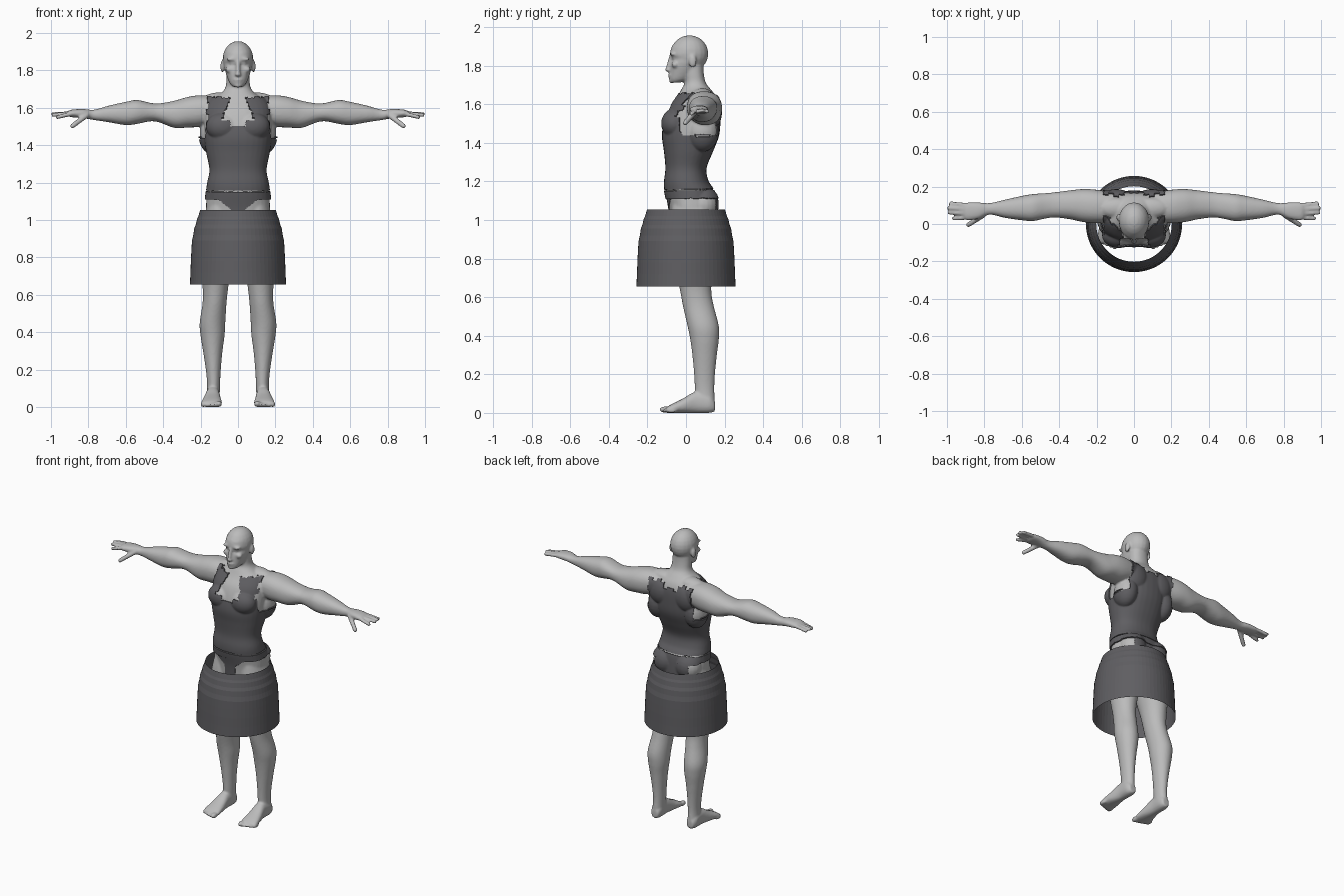
import bpy, bmesh, math
from mathutils import Vector

default_cube = bpy.data.objects.get("Cube")
if default_cube:
    bpy.data.objects.remove(default_cube)


def material(name, colour):
    mat = bpy.data.materials.new(name)
    mat.use_nodes = True
    mat.diffuse_color = (*colour, 1)
    mat.node_tree.nodes["Principled BSDF"].inputs["Base Color"].default_value = (*colour, 1)
    return mat


skin = material("pale grey skin", (.5, .5, .5))
cloth = material("dark grey cloth", (.115, .113, .122))


def add_object(name, bm, mat):
    mesh = bpy.data.meshes.new(name)
    bm.to_mesh(mesh)
    bm.free()
    mesh.materials.append(mat)
    obj = bpy.data.objects.new(name, mesh)
    bpy.context.collection.objects.link(obj)
    return obj


def bake_modifiers(obj, mat):
    graph = bpy.context.evaluated_depsgraph_get()
    obj.data = bpy.data.meshes.new_from_object(obj.evaluated_get(graph))
    obj.modifiers.clear()
    obj.data.materials.clear()
    obj.data.materials.append(mat)
    obj.data.shade_smooth()


def smooth_rows(rows, steps=5):
    """Catmull-Rom interpolation between cross-sections."""
    rows = [Vector(row) for row in rows]
    result = []
    for i in range(len(rows) - 1):
        before, p, q = rows[max(i - 1, 0)], rows[i], rows[i + 1]
        after = rows[min(i + 2, len(rows) - 1)]
        for s in range(steps):
            t = s / steps
            result.append(p + (q - before) * (t / 2)
                          + (before * 2 - p * 5 + q * 4 - after) * (t * t / 2)
                          + (p * 3 - before - q * 3 + after) * (t ** 3 / 2))
    return result + [rows[-1]]


def bridge(bm, rings):
    for low, high in zip(rings, rings[1:]):
        for k in range(len(low)):
            n = (k + 1) % len(low)
            bm.faces.new((low[k], low[n], high[n], high[k]))


def loft(bm, axis, rows, side=1, sides=32, power=.88):
    """Rows hold a position on the axis, then the limits of the other two axes."""
    rings = []
    for pos, a_min, a_max, b_min, b_max in smooth_rows(rows):
        ring = []
        for k in range(sides):
            angle = math.tau * k / sides
            c, s = math.cos(angle), math.sin(angle)
            a = (a_min + a_max + (a_max - a_min) * math.copysign(abs(c) ** power, c)) / 2
            b = (b_min + b_max + (b_max - b_min) * math.copysign(abs(s) ** power, s)) / 2
            x, y, z = {"X": (pos, a, b), "Y": (a, pos, b), "Z": (a, b, pos)}[axis]
            ring.append(bm.verts.new((x * side, y, z)))
        rings.append(ring)
    bridge(bm, rings)
    bm.faces.new(rings[0])
    bm.faces.new(rings[-1])


# One unit sphere, copied for every rounded mass
sphere = bmesh.new()
bmesh.ops.create_uvsphere(sphere, u_segments=20, v_segments=12, radius=1)
sphere.verts.index_update()
sphere_points = [v.co.copy() for v in sphere.verts]
sphere_faces = [[v.index for v in f.verts] for f in sphere.faces]
sphere.free()


def add_sphere(bm, place, side):
    verts = []
    for point in sphere_points:
        x, y, z = place(point)
        verts.append(bm.verts.new((x * side, y, z)))
    for face in sphere_faces:
        bm.faces.new([verts[i] for i in face])


def ball(bm, centre, radii, side=1):
    add_sphere(bm, lambda p: Vector(centre) + p * Vector(radii), side)


def capsule(bm, start, end, radius, side=1):
    """Sphere split at its equator and stretched between two points."""
    start, end = Vector(start), Vector(end)
    turn = (end - start).to_track_quat("Z", "Y")

    def place(p):
        if p.z < -.01:
            return start + turn @ (p * radius)
        return end + turn @ (p * radius * .85)

    add_sphere(bm, place, side)


bm = bmesh.new()

# Torso and neck
torso = [(.98, .17, -.08, .15), (1.06, .172, -.088, .15), (1.15, .165, -.105, .14),
         (1.2, .158, -.107, .11), (1.27, .146, -.1, .1), (1.36, .163, -.108, .135),
         (1.44, .175, -.118, .165), (1.52, .18, -.105, .172), (1.59, .175, -.08, .17),
         (1.64, .15, -.045, .155), (1.675, .095, -.025, .13), (1.71, .067, -.008, .103),
         (1.76, .062, -.012, .092), (1.82, .06, -.02, .09)]
loft(bm, "Z", [(z, -w, w, front, back) for z, w, front, back in torso])

# Skull, face, nose, lips and chin
ball(bm, (0, .018, 1.862), (.082, .098, .095))
face = [(1.712, .025, -.078, -.03), (1.73, .043, -.086, .02), (1.77, .06, -.084, .06),
        (1.81, .072, -.08, .08), (1.835, .076, -.07, .09), (1.86, .078, -.083, .1),
        (1.9, .072, -.074, .1)]
loft(bm, "Z", [(z, -w, w, front, back) for z, w, front, back in face], power=.95)
capsule(bm, (0, -.077, 1.845), (0, -.096, 1.782), .012)
ball(bm, (0, -.094, 1.778), (.016, .014, .01))
ball(bm, (0, -.082, 1.751), (.024, .012, .005))
ball(bm, (0, -.08, 1.739), (.02, .012, .006))
ball(bm, (0, -.074, 1.72), (.022, .014, .012))

arm = [(.1, .01, .165, 1.53, 1.66), (.2, .005, .183, 1.5, 1.667), (.27, .01, .187, 1.495, 1.658),
       (.34, .025, .18, 1.493, 1.638), (.42, .035, .17, 1.522, 1.624),
       (.47, .03, .165, 1.528, 1.627), (.54, .016, .16, 1.514, 1.642),
       (.6, .02, .15, 1.508, 1.632), (.69, .033, .13, 1.523, 1.612),
       (.77, .05, .112, 1.535, 1.59), (.83, .028, .115, 1.545, 1.594),
       (.89, .02, .115, 1.55, 1.59), (.91, .035, .105, 1.558, 1.582)]
leg = [(1.08, .03, .165, -.07, .14), (.95, .012, .195, -.085, .165), (.82, .02, .2, -.075, .155),
       (.7, .043, .195, -.045, .135), (.62, .055, .188, -.028, .132),
       (.55, .062, .19, -.015, .145), (.45, .068, .205, .008, .17),
       (.38, .072, .2, .022, .17), (.3, .083, .187, .033, .16), (.2, .092, .172, .042, .15),
       (.12, .096, .165, .046, .147), (.05, .098, .168, .05, .15)]
foot = [(.15, .11, .155, .008, .06), (.12, .098, .17, 0, .1), (.05, .098, .172, 0, .11),
        (-.02, .09, .187, 0, .072), (-.075, .085, .197, 0, .045), (-.1, .09, .195, 0, .03)]
finger_tips = [(.98, .11, 1.562), (.99, .085, 1.567), (.988, .06, 1.562), (.965, .03, 1.55)]

for side in (1, -1):
    # Limbs
    loft(bm, "X", arm, side)
    loft(bm, "Z", leg, side, power=1)
    loft(bm, "Y", foot, side)
    # Fingers and thumb
    for k, tip in enumerate(finger_tips):
        capsule(bm, (.88, .1 - .022 * k, 1.571), tip, .0125, side)
    capsule(bm, (.81, .045, 1.56), (.885, -.004, 1.503), .0155, side)
    # Toes
    for k in range(5):
        r = .017 if k == 0 else .012
        ball(bm, (.103 + .021 * k, -.108 + .008 * k, r), (r, .029, r), side)
    # Chest, lats, shoulder blades, neck muscles and buttocks
    ball(bm, (.08, -.06, 1.5), (.085, .062, .07), side)
    ball(bm, (.14, .085, 1.46), (.065, .08, .1), side)
    ball(bm, (.095, .13, 1.56), (.08, .05, .085), side)
    ball(bm, (.09, .085, 1.645), (.1, .055, .038), side)
    ball(bm, (.083, .085, 1.08), (.085, .082, .09), side)
    # Brow, eye, cheek and ear
    ball(bm, (.033, -.068, 1.86), (.03, .016, .009), side)
    ball(bm, (.032, -.058, 1.84), (.015, .013, .009), side)
    ball(bm, (.044, -.055, 1.805), (.024, .02, .018), side)
    ball(bm, (.083, .035, 1.822), (.011, .02, .033), side)

# Fuse everything into one continuous body
bmesh.ops.recalc_face_normals(bm, faces=bm.faces)
body = add_object("body", bm, skin)
remesh = body.modifiers.new("fuse", "REMESH")
remesh.mode = "VOXEL"
remesh.voxel_size = .007
relax = body.modifiers.new("relax", "SMOOTH")
relax.iterations = 3
bake_modifiers(body, skin)


def vest_rule(a, y, z):
    if z < 1.158 or a > .24:
        return False
    tooth = .014 * ((math.floor(a * 36) + math.floor(z * 32)) % 2)
    if a > .165 and z > 1.43 + max(0, -y) * .8 + tooth:
        return False
    if z < 1.5:
        return True
    if y < .06:
        opening = .05 if z < 1.53 else .09 - (z - 1.53) * .35
        return opening - tooth / 2 < a < .152 + tooth and z < 1.65 + tooth / 2
    return a < .155 + tooth and z < (1.6 if a < .05 else 1.63) + tooth


def band_rule(a, y, z):
    return 1.112 < z < 1.152 and a < .24


def briefs_rule(a, y, z):
    width = .125 if y > .05 else .04 + max(0, z - 1.06) * 1.3
    return .96 < z < 1.112 and a < width


def garment(name, rule, thickness):
    """Shell over the part of the body that the rule accepts."""
    shell = bmesh.new()
    shell.from_mesh(body.data)
    bare = []
    for f in shell.faces:
        c = f.calc_center_median()
        if not rule(abs(c.x), c.y, c.z):
            bare.append(f)
    bmesh.ops.delete(shell, geom=bare, context="FACES")
    obj = add_object(name, shell, cloth)
    solid = obj.modifiers.new("thickness", "SOLIDIFY")
    solid.thickness = thickness
    solid.offset = 1
    bake_modifiers(obj, cloth)
    obj.data.set_sharp_from_angle(angle=math.radians(50))


garment("torn_vest", vest_rule, .007)
garment("waistband", band_rule, .009)
garment("briefs", briefs_rule, .004)

# Open bell-shaped skirt with faint horizontal bands
profile = [(1.055, .202), (1.02, .212), (1.005, .219), (.975, .226), (.955, .234), (.92, .239),
           (.89, .246), (.84, .249), (.78, .252), (.72, .254), (.655, .257)]
bm = bmesh.new()
angles = [math.tau * k / 64 for k in range(64)]
bridge(bm, [[bm.verts.new((r * math.cos(t), r * math.sin(t), z)) for t in angles]
            for z, r in profile])
bmesh.ops.recalc_face_normals(bm, faces=bm.faces)
add_object("skirt", bm, cloth)
